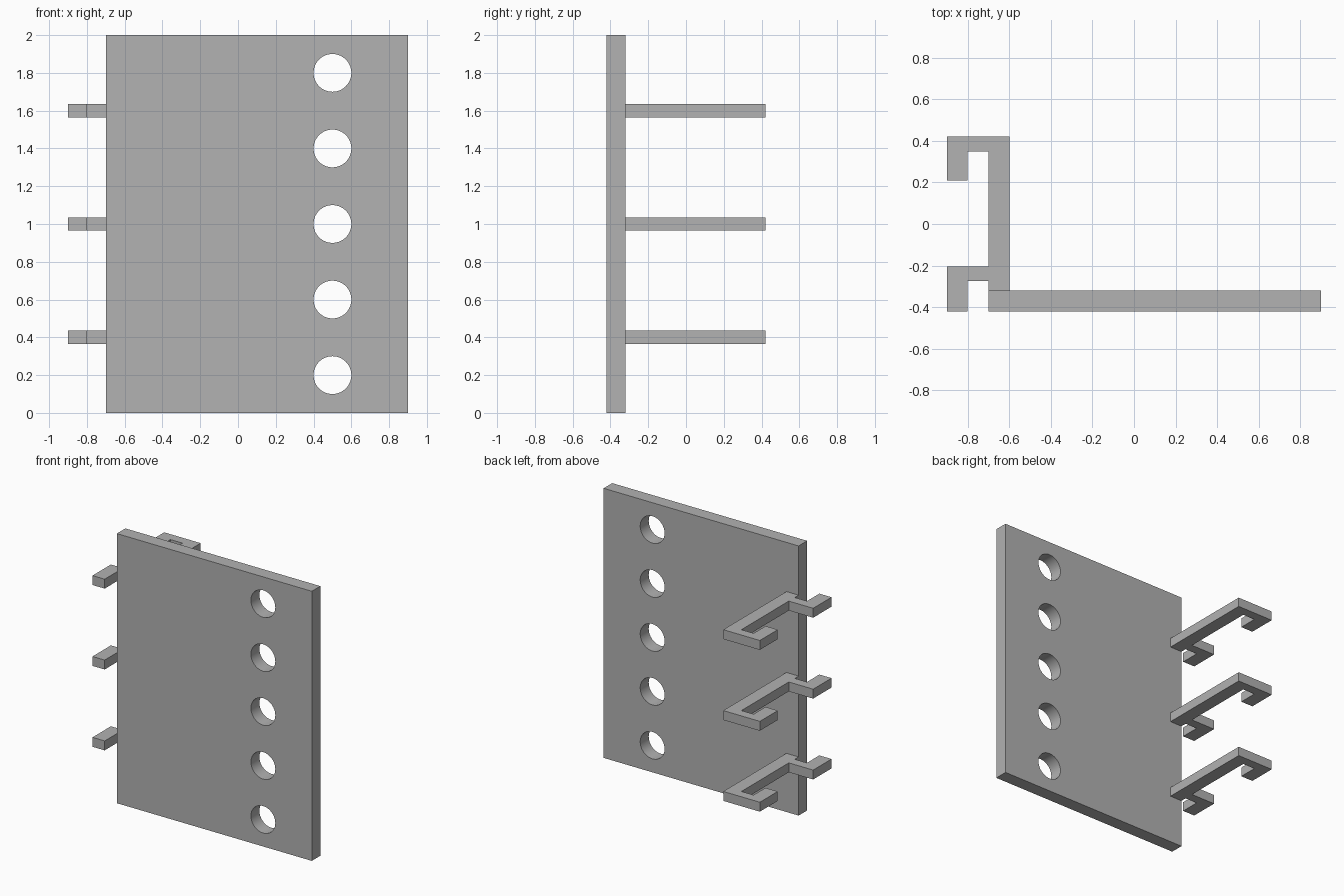
import bpy
import bmesh
from mathutils import Matrix

cube = bpy.data.objects.get("Cube")
if cube:
    bpy.data.objects.remove(cube, do_unlink=True)

grey = bpy.data.materials.new("plain grey")
grey.use_nodes = True
colour = (0.445, 0.445, 0.445, 1)
grey.diffuse_color = colour
grey.node_tree.nodes["Principled BSDF"].inputs["Base Color"].default_value = colour


def finish(name, bm):
    bmesh.ops.recalc_face_normals(bm, faces=bm.faces)
    mesh = bpy.data.meshes.new(name)
    bm.to_mesh(mesh)
    bm.free()
    mesh.materials.append(grey)
    obj = bpy.data.objects.new(name, mesh)
    bpy.context.collection.objects.link(obj)
    return obj


def extruded(name, outline, low, high):
    """Extrude a plan outline from height low to height high."""
    bm = bmesh.new()
    face = bm.faces.new([bm.verts.new((x, y, low)) for x, y in outline])
    top = bmesh.ops.extrude_face_region(bm, geom=[face])["geom"]
    verts = [v for v in top if isinstance(v, bmesh.types.BMVert)]
    bmesh.ops.translate(bm, verts=verts, vec=(0, 0, high - low))
    return finish(name, bm)


# Upright plate
back, front = -0.32, -0.42
plate = extruded("plate", [(-0.7, front), (0.9, front), (0.9, back), (-0.7, back)], 0, 2)

# Column of round holes through the plate
bm = bmesh.new()
for i in range(5):
    place = Matrix.Translation((0.5, -0.37, 0.2 + 0.4 * i)) @ Matrix.Rotation(1.5707963, 4, "X")
    bmesh.ops.create_cone(bm, cap_ends=True, segments=64, radius1=0.1, radius2=0.1,
                          depth=0.4, matrix=place)
cutter = finish("hole_cutter", bm)
cutter.hide_render = True

cut = plate.modifiers.new("holes", "BOOLEAN")
cut.operation = "DIFFERENCE"
cut.solver = "EXACT"
cut.object = cutter
bpy.context.view_layer.objects.active = plate
plate.select_set(True)
bpy.ops.object.modifier_apply(modifier=cut.name)
bpy.data.objects.remove(cutter, do_unlink=True)
bpy.ops.object.shade_smooth_by_angle()

# Bent hook arms behind the plate edge
hook = [(-0.9, front), (-0.8, front), (-0.8, -0.275), (-0.7, -0.275),
        (-0.7, back), (-0.6, back), (-0.6, 0.42), (-0.9, 0.42),
        (-0.9, 0.21), (-0.8, 0.21), (-0.8, 0.35), (-0.7, 0.35),
        (-0.7, -0.205), (-0.9, -0.205)]
for label, z in (("lower", 0.4), ("middle", 1.0), ("upper", 1.6)):
    extruded(label + "_hook", hook, z - 0.035, z + 0.035)
